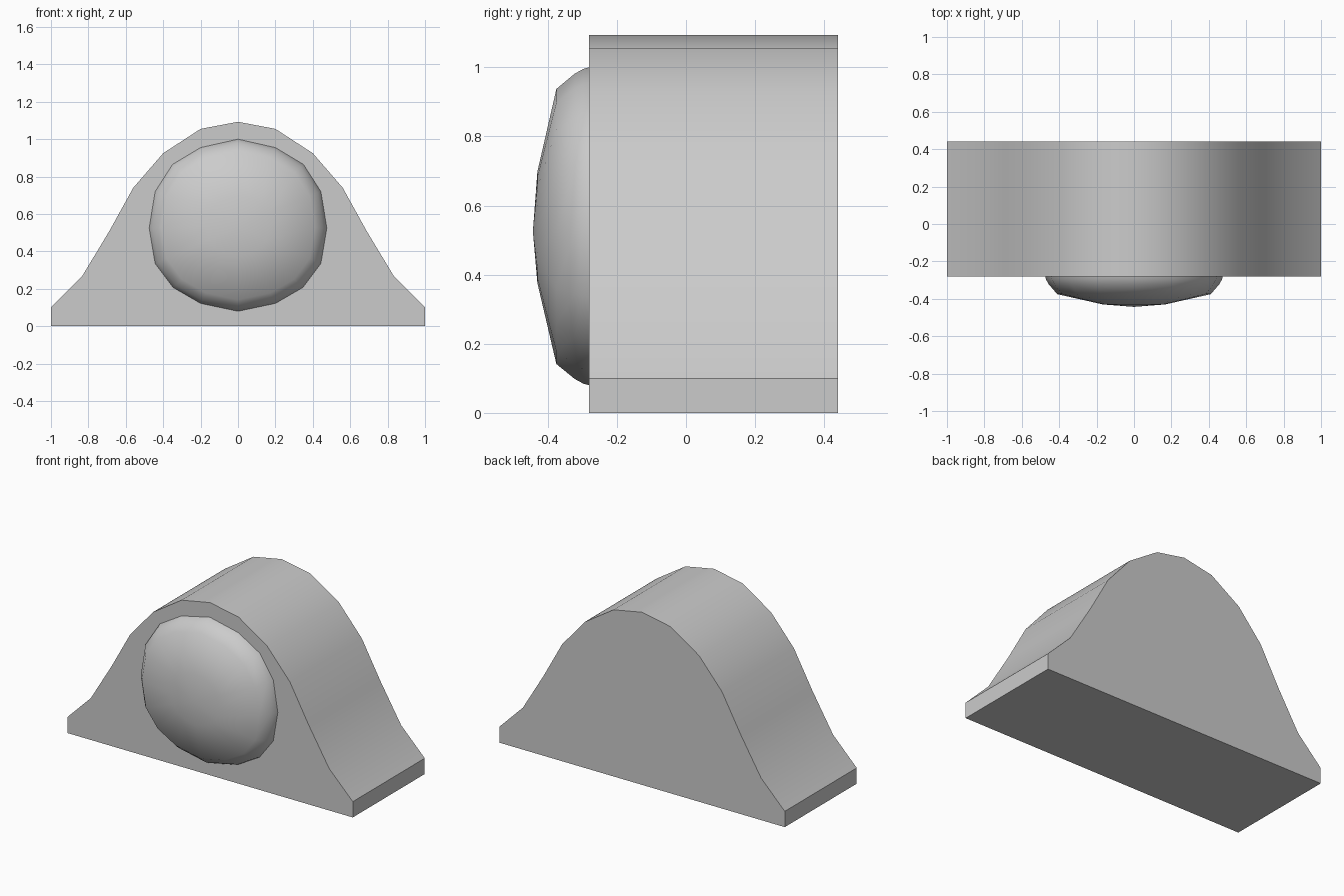
import bpy, bmesh, math

cube = bpy.data.objects.get("Cube")
if cube:
    bpy.data.objects.remove(cube, do_unlink=True)

FRONT, BACK = -0.28, 0.44

grey = bpy.data.materials.new("plain grey")
grey.use_nodes = True
grey.diffuse_color = (0.6, 0.6, 0.6, 1)
grey.node_tree.nodes["Principled BSDF"].inputs["Base Color"].default_value = (0.6, 0.6, 0.6, 1)


def finish(name, bm, angle):
    bmesh.ops.recalc_face_normals(bm, faces=bm.faces[:])
    mesh = bpy.data.meshes.new(name)
    bm.to_mesh(mesh)
    bm.free()
    mesh.materials.append(grey)
    obj = bpy.data.objects.new(name, mesh)
    bpy.context.collection.objects.link(obj)
    bpy.ops.object.select_all(action='DESELECT')
    obj.select_set(True)
    bpy.context.view_layer.objects.active = obj
    bpy.ops.object.shade_smooth_by_angle(angle=math.radians(angle))
    return obj


# Case: mirrored bell outline extruded from front to back
half = [(0.2, 1.055), (0.4, 0.925), (0.56, 0.74), (0.69, 0.505),
        (0.835, 0.265), (1, 0.1), (1, 0)]
outline = [(0, 1.093)] + half + [(-x, z) for x, z in reversed(half)]
bm = bmesh.new()
face = bm.faces.new([bm.verts.new((x, FRONT, z)) for x, z in outline])
side = bmesh.ops.extrude_face_region(bm, geom=[face], use_keep_orig=True)
moved = [v for v in side["geom"] if isinstance(v, bmesh.types.BMVert)]
bmesh.ops.translate(bm, verts=moved, vec=(0, BACK - FRONT, 0))
finish("clock_case", bm, 40)

# Dial: sixteen-sided domed disc, slightly wider than tall
rim = [(0, 1.0), (0.2, 0.955), (0.35, 0.865), (0.443, 0.72), (0.475, 0.525),
       (0.443, 0.335), (0.347, 0.207), (0.2, 0.122), (0, 0.08)]
ring = rim + [(-x, z) for x, z in reversed(rim[1:-1])]
centre = 0.535
profile = [(FRONT, 1), (-0.297, 0.99), (-0.322, 0.96), (-0.375, 0.865), (-0.43, 0.35)]
bm = bmesh.new()
loops = [[bm.verts.new((x * s, y, centre + (z - centre) * s)) for x, z in ring]
         for y, s in profile]
tip = bm.verts.new((0, -0.443, 0.525))
n = len(ring)
for i in range(n):
    j = (i + 1) % n
    for a, b in zip(loops, loops[1:]):
        bm.faces.new((a[i], a[j], b[j], b[i]))
    bm.faces.new((loops[-1][i], loops[-1][j], tip))
finish("clock_dial", bm, 60)
